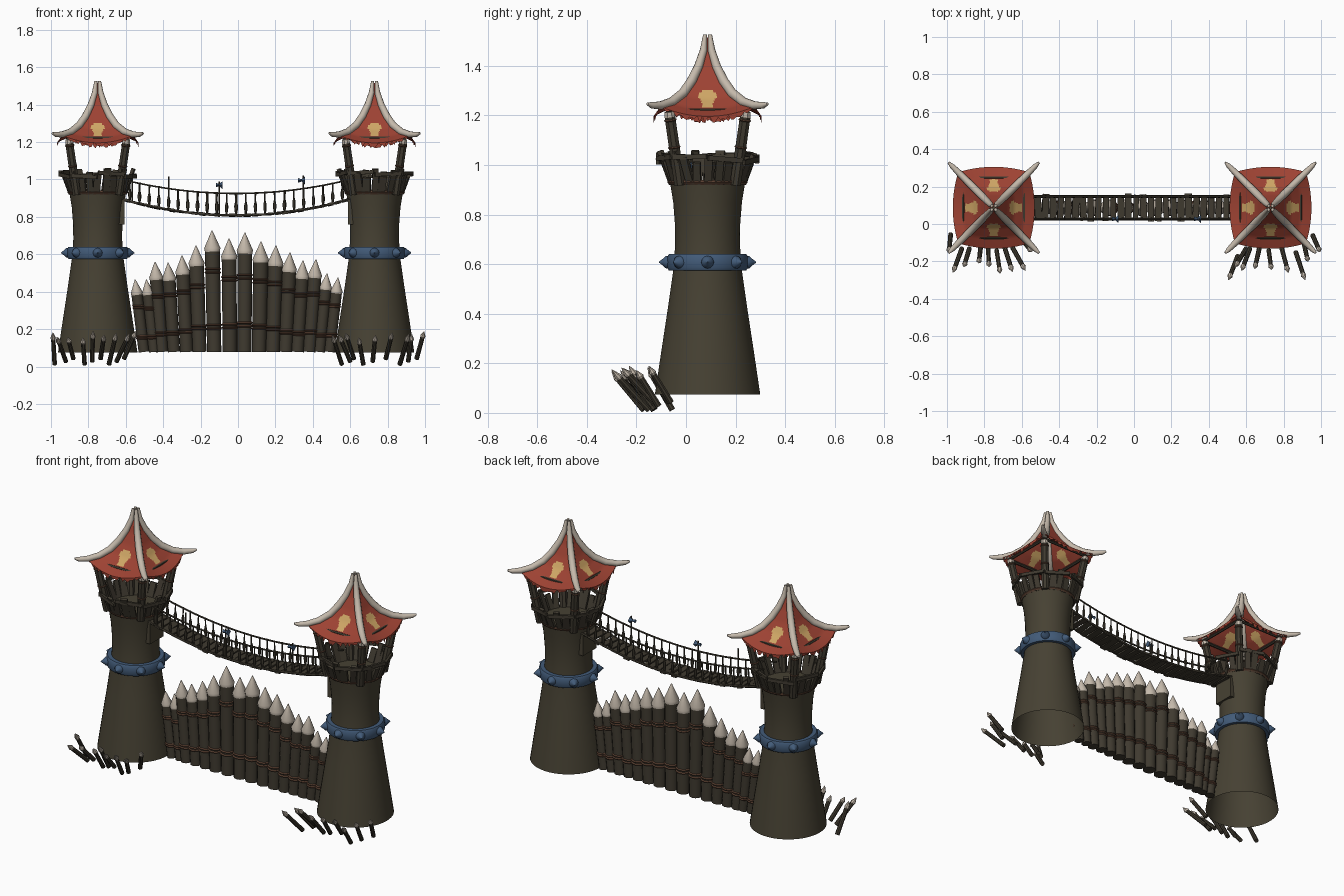
import bpy, bmesh, math, random
from mathutils import Vector as V, Matrix as M

if "Cube" in bpy.data.objects:
    bpy.data.objects.remove(bpy.data.objects["Cube"])

random.seed(4)
R = random.uniform
CY = 0.087                      # depth of the tower / bridge axis


def material(name, rgb):
    m = bpy.data.materials.new(name)
    m.diffuse_color = (*rgb, 1)
    m.use_nodes = True
    m.node_tree.nodes["Principled BSDF"].inputs["Base Color"].default_value = m.diffuse_color
    return m


MATS = [material("dark_bark", (0.062, 0.053, 0.033)), material("dark_wood", (0.050, 0.042, 0.029)),
        material("bone", (0.56, 0.49, 0.41)), material("red_cloth", (0.34, 0.055, 0.033)),
        material("tan_paint", (0.62, 0.38, 0.13)), material("blue_iron", (0.055, 0.105, 0.19)),
        material("brown_rope", (0.10, 0.050, 0.030))]
BARK, WOOD, BONE, RED, TAN, IRON, ROPE = range(7)


def finish(name, bm, angle=40):
    me = bpy.data.meshes.new(name)
    bm.to_mesh(me)
    bm.free()
    for m in MATS:
        me.materials.append(m)
    ob = bpy.data.objects.new(name, me)
    bpy.context.collection.objects.link(ob)
    bpy.ops.object.select_all(action='DESELECT')
    ob.select_set(True)
    bpy.context.view_layer.objects.active = ob
    bpy.ops.object.shade_smooth_by_angle(angle=math.radians(angle))
    return ob


def sweep(bm, pts, radii, n, mats, caps=(True, True)):
    """Round tube through pts; mats is one index or one per segment."""
    pts = [V(p) for p in pts]
    ref = V()
    for a, b, c in zip(pts, pts[1:], pts[2:]):
        ref += (b - a).cross(c - b)
    if ref.length < 1e-6:
        ref = next((b - a).orthogonal() for a, b in zip(pts, pts[1:]) if (b - a).length > 1e-6)
    rings = []
    for i, (p, r) in enumerate(zip(pts, radii)):
        d = (pts[min(i + 1, len(pts) - 1)] - pts[max(i - 1, 0)])
        if d.length < 1e-6:
            d = pts[-1] - pts[0]
        s = d.cross(ref).normalized()
        t = d.cross(s).normalized()
        rings.append([bm.verts.new(p + r * (math.cos(a) * s + math.sin(a) * t))
                      for a in (2 * math.pi * (k + .5) / n for k in range(n))])
    ml = mats if isinstance(mats, list) else [mats] * (len(pts) - 1)
    for a, b, m in zip(rings, rings[1:], ml):
        for k in range(n):
            j = (k + 1) % n
            bm.faces.new((a[k], a[j], b[j], b[k])).material_index = m
    if caps[0]:
        bm.faces.new(rings[0][::-1]).material_index = ml[0]
    if caps[1]:
        bm.faces.new(rings[-1]).material_index = ml[-1]


def box(bm, centre, size, rot, mat):
    mtx = M.Translation(centre) @ rot.to_4x4() @ M.Diagonal((*size, 1))
    for v in bmesh.ops.create_cube(bm, size=1, matrix=mtx)['verts']:
        for f in v.link_faces:
            f.material_index = mat


def rotz(a):
    return M.Rotation(a, 3, 'Z')


# roof edge curve: (half width, height)
EDGE = [(0.006, 1.515), (0.016, 1.46), (0.036, 1.395), (0.065, 1.335), (0.10, 1.285),
        (0.145, 1.25), (0.19, 1.236)]


def edge(t):
    x = t * (len(EDGE) - 1)
    i = min(int(x), len(EDGE) - 2)
    return V(EDGE[i]).lerp(V(EDGE[i + 1]), x - i)


def tower(side, cx, inward):
    c = V((cx, CY, 0))
    up = lambda z: c + V((0, 0, z))
    # flared trunk, open below, floor on top
    bm = bmesh.new()
    prof = [(0.075, .213), (0.25, .187), (0.42, .161), (0.58, .138), (0.68, .131), (0.76, .132),
            (0.85, .139), (0.93, .152)]
    sweep(bm, [up(z) for z, r in prof], [r for z, r in prof], 40, BARK, (False, True))
    box(bm, c + V((inward * .10, 0, .825)), (.085, .13, .13), rotz(0), BARK)
    finish(side + "_tower_trunk", bm)

    # iron collar with eight studs
    bm = bmesh.new()
    sweep(bm, [up(z) for z in (.575, .575, .585, .63, .64, .64)], [.13, .157, .163, .163, .157, .13],
          40, IRON, (False, False))
    for k in range(8):
        d = rotz(k * math.pi / 4) @ V((1, 0, 0))
        p = up(.608)
        sweep(bm, [p + d * .155, p + d * .168, p + d * .18, p + d * .196], [.026, .025, .014, .002], 12, IRON)
    finish(side + "_iron_collar", bm)

    # plank parapet with rails and rope
    bm = bmesh.new()
    for k in range(24):
        a = 2 * math.pi * k / 24 + R(-.03, .03)
        h = R(.085, .145)
        rot = rotz(a) @ M.Rotation(math.atan(.37), 3, 'Y') @ M.Rotation(R(-.1, .1), 3, 'X')
        p = c + rotz(a) @ V((.147 + .37 * h / 2, 0, .92 + h / 2))
        box(bm, p, (.016, R(.03, .042), h), rot, WOOD)
    for k in range(8):
        a = math.pi * (k + .5) / 4
        box(bm, c + rotz(a) @ V((.188, 0, 1.025 + R(-.01, .015))), (.014, .15, .02),
            rotz(a) @ M.Rotation(R(-.1, .1), 3, 'X'), WOOD)
    sweep(bm, [up(.92), up(.93), up(.94)], [.155, .163, .160], 32, ROPE, (False, False))
    finish(side + "_parapet", bm, 30)

    # corner posts and roof frame
    bm = bmesh.new()
    sq = [(1, 1), (-1, 1), (-1, -1), (1, -1)]
    for i, (sx, sy) in enumerate(sq):
        lo, hi = c + V((sx * .112, sy * .112, .92)), c + V((sx * .155, sy * .155, 1.215))
        L = lambda t: lo.lerp(hi, t)
        sweep(bm, [L(0), L(.93), L(1)], [.024, .023, .02], 8, [WOOD, BONE])
        for t in (.5, .87):
            sweep(bm, [L(t), L(t + .015), L(t + .03)], [.023, .027, .023], 8, ROPE)
        nx, ny = sq[(i + 1) % 4]
        sweep(bm, [c + V((sx * .16, sy * .16, 1.22)), c + V((nx * .16, ny * .16, 1.22))], [.009, .009], 6, WOOD)
    finish(side + "_roof_posts", bm)

    # cloth roof: four sagging panels with ragged hems and painted emblems
    bm = bmesh.new()
    NU, NT = 36, 30
    for q in range(4):
        rot = rotz(q * math.pi / 2)
        grid = []
        for j in range(NT + 2):
            t = min(j / NT, 1)
            d, z = edge(t)
            row = []
            for i in range(NU + 1):
                u = 2 * i / NU - 1
                bow = 1 - u * u
                rag = R(0, .03) * (bow ** .5) if j > NT else 0
                row.append(bm.verts.new(c + rot @ V((d * (1 + .15 * bow * t), d * u, z - .04 * t * t * bow - rag))))
            grid.append(row)
        for j in range(NT + 1):
            for i in range(NU):
                f = bm.faces.new((grid[j][i], grid[j + 1][i], grid[j + 1][i + 1], grid[j][i + 1]))
                m = f.calc_center_median()
                a, z = (rot.inverted() @ (m - c)).y, m.z
                head = (a / .036) ** 2 + ((z - 1.278) / .027) ** 2 < 1
                jaw = abs(a) < .023 and 1.232 < z < 1.275
                f.material_index = TAN if head or jaw else RED
    finish(side + "_cloth_roof", bm, 60)

    # tusks along the roof corners
    bm = bmesh.new()
    path = [(.010, 1.522)] + EDGE[1:] + [(.225, 1.237), (.242, 1.243)]
    rad = [.008, .015, .018, .020, .020, .019, .017, .013, .006]
    for sx, sy in sq:
        sweep(bm, [c + V((sx * d, sy * d, z + .004)) for d, z in path], rad, 10, BONE)
    finish(side + "_roof_tusks", bm, 60)


tower("left", -.75, 1)
tower("right", .73, -1)

# palisade of sharpened logs, fanning outward: (tip x, tip z)
LOGS = [(-.55, .465), (-.49, .465), (-.444, .56), (-.374, .555), (-.30, .593), (-.225, .647),
        (-.139, .727), (-.048, .684), (.037, .716), (.123, .668), (.203, .647), (.278, .609),
        (.348, .566), (.417, .572), (.476, .497), (.535, .475)]
bm = bmesh.new()
for x, z in LOGS:
    s = .030 + .011 * max(0, min(1, (z - .46) / .2))
    lo, hi = V((x * .915, CY, .078)), V((x, CY, z))
    n = 1 - (s * 2.6) / (z - .078)
    L = lambda t: lo.lerp(hi, t)
    sweep(bm, [L(0), L(n)], [s * .93, s * .97], 12, WOOD)
    sweep(bm, [L(n - .01), L(n + .02), L(1)], [s * .98, s * 1.06, .002], 12, BONE)
    for t in (.2 + R(-.015, .015), n - .2 + R(-.02, .02)):
        for k in (0, .03):
            tilt = V((0, 0, 0.006))
            sweep(bm, [L(t + k) - tilt, L(t + k), L(t + k) + tilt], [s * .94, s * 1.1, s * .94], 12, ROPE)
finish("log_palisade", bm)


# hanging bridge: planks, side ropes, balusters
def sag(x, mid, end):
    return mid + (end - mid) * ((x + .01) / .61) ** 2


bm = bmesh.new()
N = 30
for k in range(N):
    x = -.615 + 1.21 * (k + .5) / N
    slope = 2 * .09 * x / .61 ** 2
    rot = M.Rotation(-slope, 3, 'Y') @ rotz(R(-.06, .06)) @ M.Rotation(R(-.06, .06), 3, 'X')
    box(bm, V((x, CY + R(-.007, .007), sag(x, .808, .895))), (R(.028, .038), R(.115, .14), .012), rot, WOOD)
finish("bridge_planks", bm)

bm = bmesh.new()
XS = [-.63 + 1.24 * i / 24 for i in range(25)]
for y in (CY - .06, CY + .06):
    sweep(bm, [(x, y, sag(x, .925, 1.0)) for x in XS], [.005] * 25, 6, WOOD)
    sweep(bm, [(x, y, sag(x, .808, .895)) for x in XS], [.007] * 25, 6, WOOD)
    for x in XS[1:-1]:
        a, b = V((x, y, sag(x, .808, .895))), V((x + R(-.004, .004), y, sag(x, .93, 1.005)))
        sweep(bm, [a.lerp(b, t) for t in (0, .25, .42, .6, 1)], [.004, .009, .009, .004, .004], 6, WOOD)
finish("bridge_ropes", bm)

# tall stakes and small axe heads on the railing
bm = bmesh.new()
for x, top in ((-.565, 1.06), (-.37, 1.015), (-.10, .99), (.35, 1.02), (.56, 1.05)):
    sweep(bm, [(x, CY - .06, sag(x, .81, .9)), (x, CY - .06, top)], [.005, .004], 6, WOOD)
for x, z in ((-.10, .97), (.34, .995)):
    for s in (-1, 1):
        sweep(bm, [(x, CY - .06, z), (x + s * .018, CY - .06, z)], [.006, .022 if s > 0 else .012], 4, IRON)
finish("bridge_axes", bm)

# ground spikes in front of the towers: base x, y then tip x, y
SPIKES = [(-.98, -.055, -.99, -.155), (-.92, -.13, -.968, -.26), (-.88, -.13, -.91, -.23),
          (-.82, -.125, -.83, -.21), (-.78, -.13, -.775, -.23), (-.735, -.14, -.715, -.265),
          (-.69, -.13, -.65, -.255), (-.65, -.125, -.58, -.25), (-.61, -.07, -.545, -.15),
          (.555, -.17, .505, -.30), (.60, -.13, .54, -.23), (.62, -.13, .575, -.25), (.67, -.13, .645, -.24),
          (.72, -.14, .735, -.245), (.79, -.13, .825, -.26), (.865, -.15, .915, -.30),
          (.91, -.11, .93, -.20), (.955, -.06, .995, -.15)]
bm = bmesh.new()
for i, (bx, by, tx, ty) in enumerate(SPIKES):
    lo, hi = V((bx, by, .012 + .03 * (i % 3) / 2)), V((tx, ty, R(.155, .19)))
    sweep(bm, [lo, lo.lerp(hi, .8)], [.013, .012], 8, WOOD)
    sweep(bm, [lo.lerp(hi, .78), lo.lerp(hi, .83), hi], [.012, .015, .001], 8, BONE)
finish("ground_spikes", bm)
